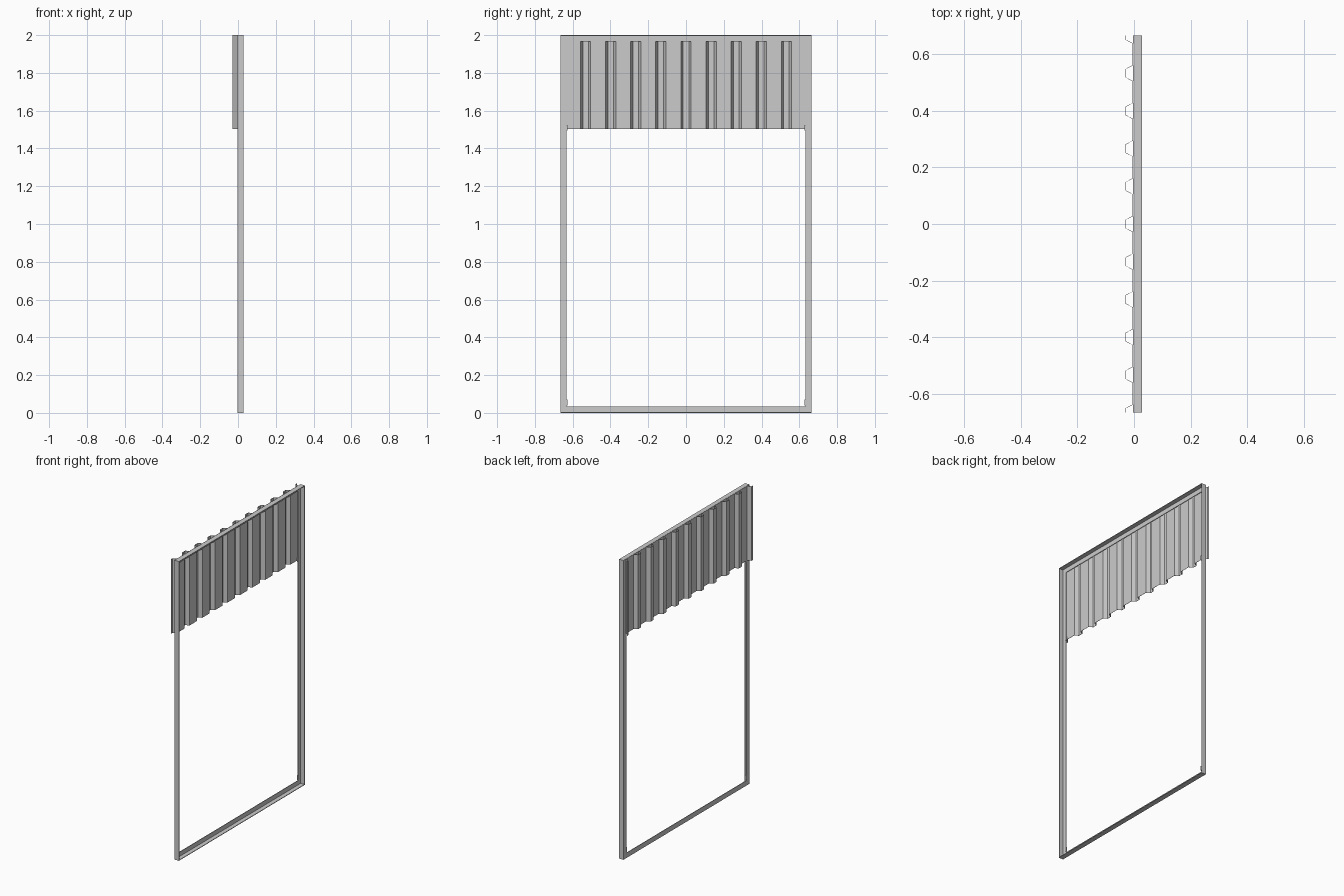
import bpy, bmesh

if "Cube" in bpy.data.objects:
    bpy.data.objects.remove(bpy.data.objects["Cube"])

W, H = 0.665, 2.0          # half width, height
XB, XF = -0.003, 0.029     # back and front of the angle-iron frame
LEG, T = 0.033, 0.004      # leg length and steel thickness


def make_object(name, verts, faces):
    me = bpy.data.meshes.new(name)
    me.from_pydata(verts, [], faces)
    bm = bmesh.new()
    bm.from_mesh(me)
    bmesh.ops.recalc_face_normals(bm, faces=bm.faces)
    bm.to_mesh(me)
    bm.free()
    ob = bpy.data.objects.new(name, me)
    bpy.context.collection.objects.link(ob)
    return ob


def box(name, x0, x1, y0, y1, z0, z1):
    v = [(x, y, z) for x in (x0, x1) for y in (y0, y1) for z in (z0, z1)]
    f = [(0, 1, 3, 2), (4, 6, 7, 5), (0, 4, 5, 1), (2, 3, 7, 6), (0, 2, 6, 4), (1, 5, 7, 3)]
    return make_object(name, v, f)


# Mitred angle-iron frame: L profile (x, inset from outer edge) swept round four corners
profile = [(XB, 0), (XF, 0), (XF, T), (XB + T, T), (XB + T, LEG), (XB, LEG)]
n = len(profile)
verts, faces = [], []
for sy, top in ((-1, 0), (1, 0), (1, 1), (-1, 1)):
    verts += [(x, sy * (W - d), H - d if top else d) for x, d in profile]
for c in range(4):
    for i in range(n):
        a, b, j = c * n, (c + 1) % 4 * n, (i + 1) % n
        faces.append((a + i, a + j, b + j, b + i))
make_object("angle_frame", verts, faces)

# Corrugated sheet behind the top: trapezoid ribs, half ribs at both ends
PITCH, FLAT, FOOT = 2 * W / 10, 0.015, 0.028
XN, XR = XB - 0.0015, -0.029
path = []
for k in range(-5, 6):
    y = k * PITCH
    path += [(XN, y - FOOT), (XR, y - FLAT), (XR, y + FLAT), (XN, y + FOOT)]
path = [(XR, -W)] + path[2:-2] + [(XR, W)]
path = [p for i, p in enumerate(path) if i in (0, len(path) - 1) or abs(p[1]) < W]
m = len(path)
verts = [(x, y, z) for z in (1.503, H) for x, y in path]
faces = [(i, i + 1, m + i + 1, m + i) for i in range(m - 1)]
sheet = make_object("corrugated_sheet", verts, faces)
solid = sheet.modifiers.new("thickness", 'SOLIDIFY')
solid.thickness = 0.0015
solid.offset = 0

# Small tabs on the inner edges of the uprights
for side, s in (("left", -1), ("right", 1)):
    for level, z in (("lower", 0.055), ("upper", 1.509)):
        y0, y1 = sorted((s * 0.634, s * 0.627))
        box(f"tab_{side}_{level}", XB, XB + 0.008, y0, y1, z - 0.015, z + 0.015)
